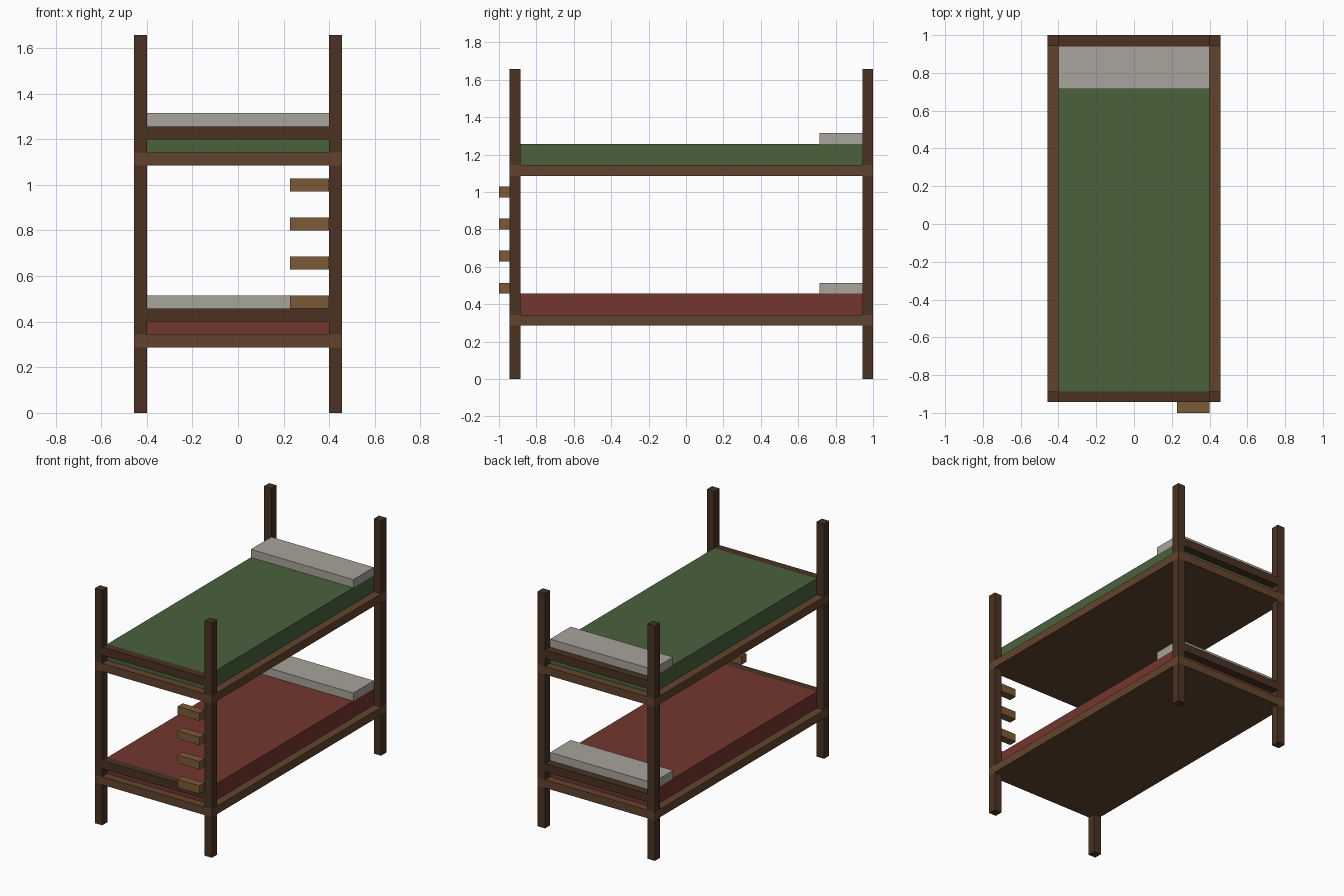
import bpy
import bmesh

if "Cube" in bpy.data.objects:
    bpy.data.objects.remove(bpy.data.objects["Cube"])

U = 2 / 35  # grid module: the bed is 35 modules long
Y0 = -17.5  # front end of the bed, in modules


def material(name, rgb):
    # sRGB 0-255 to linear
    mat = bpy.data.materials.new(name)
    lin = [((c / 255 + 0.055) / 1.055) ** 2.4 for c in rgb]
    mat.diffuse_color = (*lin, 1)
    mat.use_nodes = True
    mat.node_tree.nodes["Principled BSDF"].inputs["Base Color"].default_value = mat.diffuse_color
    return mat


DARK = material("dark_wood", (74, 50, 34))
MID = material("mid_wood", (98, 68, 45))
LIGHT = material("light_wood", (124, 90, 55))
RED = material("red_blanket", (116, 54, 46))
GREEN = material("green_blanket", (74, 98, 60))
LINEN = material("linen", (168, 164, 156))


def box(name, mat, x, y, z):
    """Box from (min, max) ranges in modules; y is counted from the front end."""
    bm = bmesh.new()
    bmesh.ops.create_cube(bm, size=1)
    ranges = (x, (y[0] + Y0, y[1] + Y0), z)
    for v in bm.verts:
        v.co = [(r[0] + r[1]) / 2 * U + c * (r[1] - r[0]) * U
                for r, c in zip(ranges, v.co)]
    mesh = bpy.data.meshes.new(name)
    bm.to_mesh(mesh)
    bm.free()
    mesh.materials.append(mat)
    obj = bpy.data.objects.new(name, mesh)
    bpy.context.collection.objects.link(obj)
    return obj


ENDS = {"front": (1, 2), "back": (34, 35)}

# Corner posts, in lengths between the two bed bases
for end, y in ENDS.items():
    for side, x in (("left", (-8, -7)), ("right", (7, 8))):
        for part, z in (("leg", (0, 5)), ("post", (6, 19)), ("top_post", (20, 29))):
            box(f"{end}_{side}_{part}", DARK, x, y, z)

# Two bunks: base, mattress, pillow and end bars
for level, z, blanket in (("lower", 5, RED), ("upper", 19, GREEN)):
    box(f"{level}_base", MID, (-8, 8), (1, 35), (z, z + 1))
    box(f"{level}_mattress", blanket, (-7, 7), (2, 34), (z + 1, z + 3))
    box(f"{level}_pillow", LINEN, (-7, 7), (30, 34), (z + 3, z + 4))
    for end, y in ENDS.items():
        box(f"{level}_{end}_bar", DARK, (-7, 7), y, (z + 2, z + 3))

# Ladder rungs on the front end
for i in range(4):
    z = 8 + 3 * i
    box(f"ladder_rung_{i + 1}", LIGHT, (4, 7), (0, 1), (z, z + 1))
